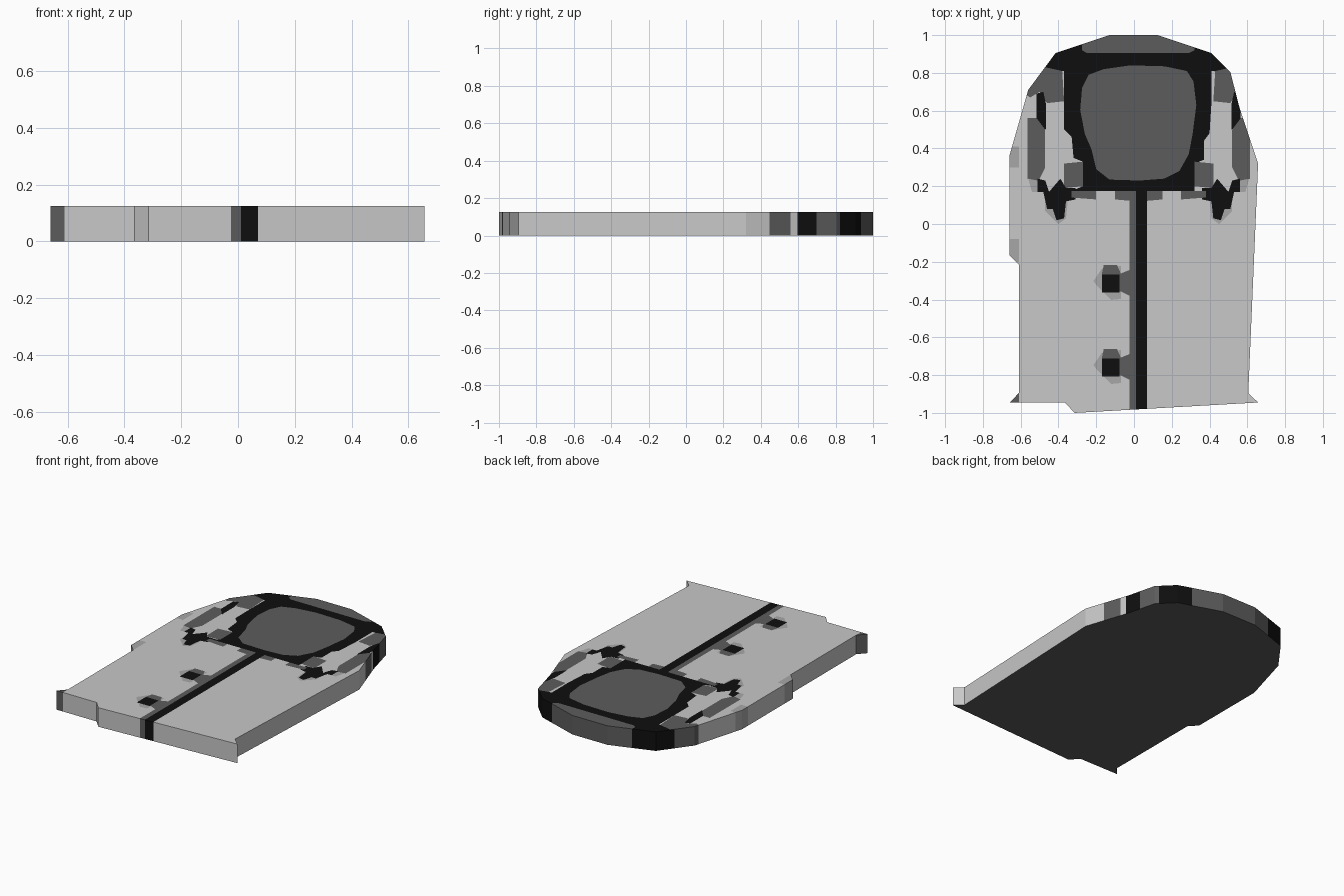
import bpy, bmesh
from mathutils import Vector
from mathutils.geometry import delaunay_2d_cdt

if "Cube" in bpy.data.objects:
    bpy.data.objects.remove(bpy.data.objects["Cube"])

HEIGHT = 0.125
COLOURS = [("light_grey", 0.58), ("mid_grey", 0.39), ("dark_grey", 0.107), ("black", 0.0045)]
LIGHT, MID, DARK, BLACK = range(4)

# Slab outline, seen from above
OUTLINE = [(-.13, 1), (.125, 1), (.41, .905), (.51, .805), (.56, .61), (.657, .32),
           (.605, -.895), (.657, -.945), (-.315, -1), (-.365, -.945), (-.657, -.945),
           (-.61, -.895), (-.61, -.215), (-.66, -.165), (-.66, .36), (-.56, .71), (-.415, .905)]

regions = []  # painted in order, later ones on top


def paint(colour, pts):
    regions.append((colour, pts))


def rect(colour, x0, x1, y0, y1):
    paint(colour, [(x0, y0), (x1, y0), (x1, y1), (x0, y1)])


def paint_pair(colour, pts):
    """Region on the left and its mirror about the design's axis at x = 0.025."""
    paint(colour, pts)
    paint(colour, [(.05 - x, y) for x, y in pts])


# Head: black surround, dark strip along the rear, dark rounded pane
paint(BLACK, [(-.52, .80), (-.62, .97), (.64, .97), (.54, .80), (.41, .81), (.41, .64), (.40, .48),
              (.37, .44), (.37, .34), (.32, .32), (.32, .175), (-.33, .175), (-.27, .20),
              (-.27, .33), (-.32, .35), (-.33, .46), (-.37, .50), (-.37, .81)])
paint(DARK, [(-.275, .92), (-.25, .905), (.29, .905), (.32, .92), (.32, 1.1), (-.275, 1.1)])
paint(DARK, [(-.24, .79), (-.16, .82), (-.02, .84), (.16, .835), (.28, .81), (.315, .755),
             (.33, .63), (.31, .475), (.29, .37), (.24, .28), (.16, .24), (.03, .23), (-.13, .235),
             (-.2, .29), (-.225, .395), (-.26, .475), (-.285, .605), (-.275, .72)])

# Side details around each light oval
paint_pair(DARK, [(-.58, .69), (-.47, .83), (-.38, .81), (-.37, .65), (-.46, .64), (-.50, .70),
                  (-.55, .67)])
paint_pair(BLACK, [(-.515, .52), (-.465, .50), (-.465, .63), (-.48, .70), (-.515, .69)])
paint_pair(DARK, [(-.565, .24), (-.51, .22), (-.47, .30), (-.47, .50), (-.515, .56), (-.565, .56)])
paint_pair(MID, [(-.56, .24), (-.54, .17), (-.51, .17), (-.51, .23)])
paint_pair(DARK, [(-.37, .19), (-.27, .20), (-.27, .33), (-.37, .32)])
paint_pair(MID, [(-.47, .15), (-.47, .07), (-.40, .0), (-.36, .03), (-.35, .13)])
paint_pair(BLACK, [(-.51, .24), (-.47, .23), (-.45, .17), (-.39, .24), (-.36, .19), (-.31, .19),
                   (-.31, .13), (-.36, .12), (-.37, .03), (-.41, .02), (-.43, .08), (-.46, .08),
                   (-.48, .17), (-.51, .17)])
paint_pair(DARK, [(-.33, .14), (-.20, .13), (-.20, .175), (-.33, .175)])
paint_pair(DARK, [(-.10, .13), (.01, .12), (.01, .175), (-.10, .175)])

# Centre seam
rect(DARK, -.025, .01, -1.1, .175)
rect(BLACK, .01, .07, -1.1, .19)

# Two fasteners beside the seam
for y in (-.312, -.757):
    paint(MID, [(-.215, y + .01), (-.17, y + .075), (-.07, y + .09), (-.07, y - .085),
                (-.12, y - .09), (-.20, y - .01)])
    paint(DARK, [(-.17, y + .05), (-.16, y + .095), (-.09, y + .095), (-.07, y + .05),
                 (-.02, y + .07), (-.02, y - .07), (-.07, y - .045), (-.17, y - .045)])
    rect(BLACK, -.17, -.078, y - .05, y + .045)

# Edge marks on the left side
rect(MID, -.7, -.61, .30, .41)
rect(MID, -.7, -.61, -.20, -.08)
rect(DARK, -.7, -.61, -1, -.85)


def inside(p, poly):
    hit = False
    for (x0, y0), (x1, y1) in zip(poly, poly[1:] + poly[:1]):
        if (y0 > p.y) != (y1 > p.y) and p.x < x0 + (p.y - y0) * (x1 - x0) / (y1 - y0):
            hit = not hit
    return hit


# Cut the top face along every region border
verts, edges = [], []
for pts in [OUTLINE] + [r[1] for r in regions]:
    start, n = len(verts), len(pts)
    verts += [Vector(p) for p in pts]
    edges += [(start + i, start + (i + 1) % n) for i in range(n)]
cut_verts, _, cut_faces, *_ = delaunay_2d_cdt(verts, edges, [], 0, 1e-4)

bm = bmesh.new()
bv = [bm.verts.new((v.x, v.y, HEIGHT)) for v in cut_verts]
for f in cut_faces:
    centre = sum((cut_verts[i] for i in f), Vector((0, 0))) / len(f)
    if not inside(centre, OUTLINE):
        continue
    face = bm.faces.new([bv[i] for i in f])
    for colour, pts in regions:
        if inside(centre, pts):
            face.material_index = colour
bmesh.ops.delete(bm, geom=[v for v in bm.verts if not v.link_faces], context='VERTS')

# Walls take the colour of the top face they hang from; underside is dark
rim = [(e, e.link_faces[0].material_index) for e in bm.edges if len(e.link_faces) == 1]
low = {}
for e, _ in rim:
    for v in e.verts:
        if v not in low:
            low[v] = bm.verts.new((v.co.x, v.co.y, 0))
base_edges = []
for e, colour in rim:
    a, b = e.verts
    wall = bm.faces.new((a, b, low[b], low[a]))
    wall.material_index = colour
    base_edges.append(bm.edges.get((low[a], low[b])))
fill = bmesh.ops.triangle_fill(bm, edges=base_edges, use_beauty=True, normal=(0, 0, -1))
for g in fill["geom"]:
    if isinstance(g, bmesh.types.BMFace):
        g.material_index = DARK
bmesh.ops.recalc_face_normals(bm, faces=bm.faces)

mesh = bpy.data.meshes.new("painted_slab")
bm.to_mesh(mesh)
bm.free()
for name, value in COLOURS:
    mat = bpy.data.materials.new(name)
    mat.diffuse_color = (value, value, value, 1)
    mat.use_nodes = True
    mat.node_tree.nodes["Principled BSDF"].inputs["Base Color"].default_value = mat.diffuse_color
    mesh.materials.append(mat)
bpy.context.collection.objects.link(bpy.data.objects.new("painted_slab", mesh))
